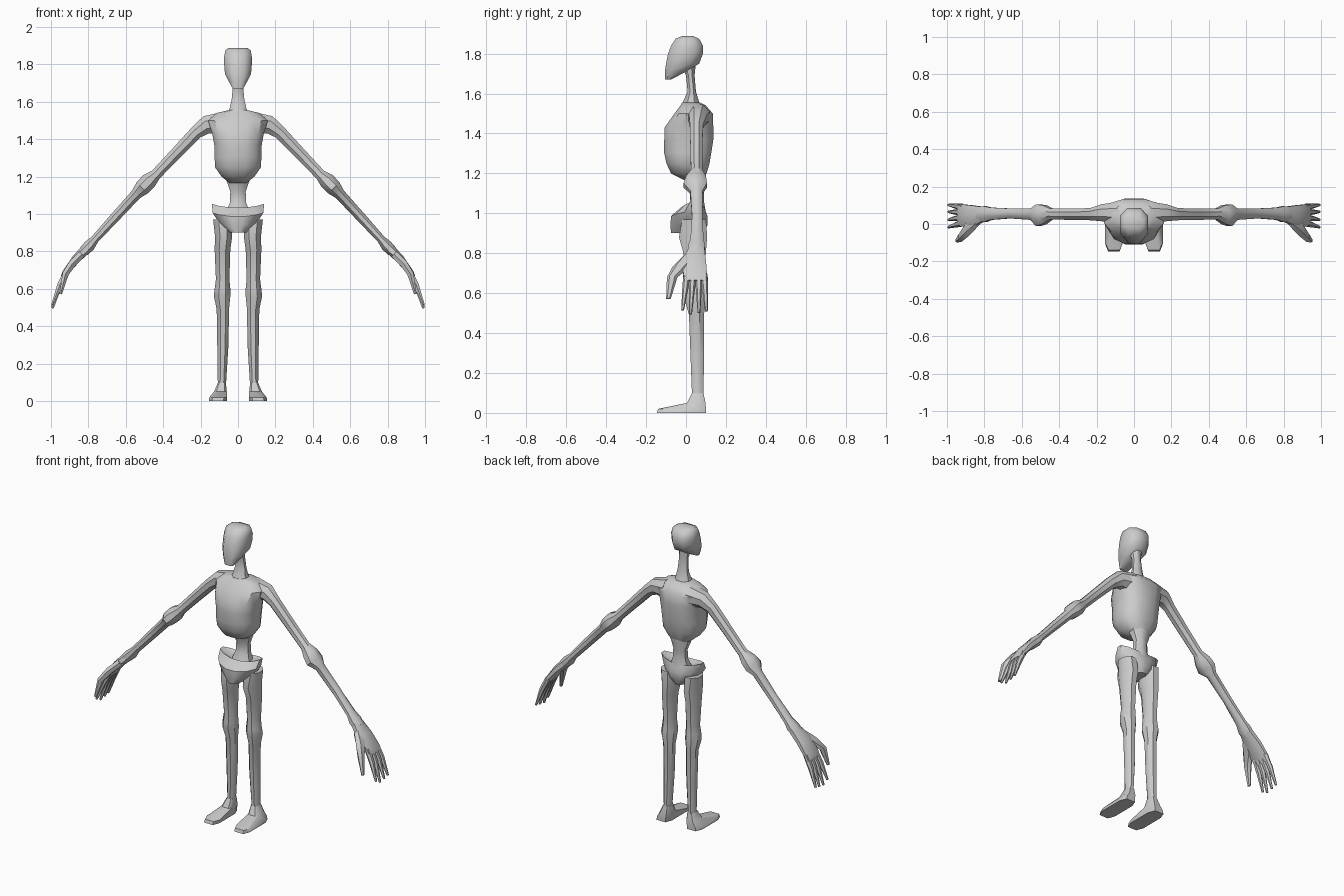
import bpy, bmesh, math
from mathutils import Vector


def spow(v, p):
    return math.copysign(abs(v) ** p, v)


def tube(name, rings, n=8, p=1.0, flat=False, mirror=False, angle=40, lift=0.0):
    """Loft rings of (x, z, half_width, y_front, y_back); p < 1 squares the section.
    flat keeps rings level, otherwise they follow the path in the xz plane."""
    bm = bmesh.new()
    loops = []
    for i, (x, z, w, y0, y1) in enumerate(rings):
        if flat:
            side = Vector((1, 0, 0))
        else:
            a, b = rings[max(i - 1, 0)], rings[min(i + 1, len(rings) - 1)]
            side = Vector((b[1] - a[1], 0, a[0] - b[0])).normalized()
        c = Vector((x, (y0 + y1) / 2, z))
        loop = []
        for k in range(n):
            t = 2 * math.pi * (k + 0.5) / n
            s = 1 / max(abs(spow(math.cos(math.pi / n), p)), 0.01)
            co = c + side * w * s * spow(math.cos(t), p)
            co.y += (y1 - y0) / 2 * s * spow(math.sin(t), p)
            co.z += lift * (abs(co.x) / 0.14) ** 2
            loop.append(bm.verts.new(co))
        loops.append(loop)
    for a, b in zip(loops, loops[1:]):
        for k in range(n):
            bm.faces.new((a[k], a[(k + 1) % n], b[(k + 1) % n], b[k]))
    bm.faces.new(loops[0])
    bm.faces.new(loops[-1])
    bmesh.ops.recalc_face_normals(bm, faces=bm.faces)
    me = bpy.data.meshes.new(name)
    bm.to_mesh(me)
    bm.free()
    ob = bpy.data.objects.new(name, me)
    bpy.context.collection.objects.link(ob)
    bpy.ops.object.select_all(action='DESELECT')
    ob.select_set(True)
    bpy.context.view_layer.objects.active = ob
    bpy.ops.object.shade_smooth_by_angle(angle=math.radians(angle))
    if mirror:
        ob.modifiers.new("Mirror", 'MIRROR').use_mirror_merge = False
    return ob


# head and neck
tube("head", [(0, 1.67, .028, -.104, -.075), (0, 1.71, .05, -.106, .0),
              (0, 1.75, .07, -.10, .066), (0, 1.80, .074, -.09, .085),
              (0, 1.84, .074, -.075, .085), (0, 1.875, .068, -.052, .066),
              (0, 1.888, .05, -.02, .035)], n=8, p=.8, flat=True, angle=50)
tube("neck", [(0, 1.76, .035, -.03, .05), (0, 1.69, .027, .0, .043),
              (0, 1.61, .034, .008, .05), (0, 1.56, .046, -.015, .065),
              (0, 1.52, .06, -.03, .08)], n=8, flat=True)

# ribcage, waist and pelvis
tube("ribcage", [(0, 1.555, .05, -.02, .07), (0, 1.54, .115, -.028, .10),
                 (0, 1.50, .16, -.058, .134), (0, 1.43, .138, -.107, .137),
                 (0, 1.37, .127, -.109, .137), (0, 1.305, .125, -.11, .127),
                 (0, 1.25, .123, -.098, .118), (0, 1.20, .088, -.075, .103),
                 (0, 1.165, .045, -.005, .09)], n=12, p=.8, flat=True)
tube("waist", [(0, 1.22, .068, -.02, .1), (0, 1.18, .062, .0, .1),
               (0, 1.12, .041, .022, .09), (0, 1.06, .044, .02, .09),
               (0, 1.00, .065, -.01, .1)], n=8, flat=True)
tube("pelvis", [(0, 1.01, .05, .0, .085), (0, 1.032, .14, -.02, .09),
                (0, .985, .135, -.075, .107), (0, .94, .10, -.078, .107),
                (0, .90, .045, -.075, .09)], n=12, flat=True, lift=.022)

# legs and feet
tube("leg", [(.083, .97, .05, -.02, .10), (.077, .88, .046, -.035, .106),
             (.083, .81, .042, -.015, .10), (.082, .65, .036, .0, .09),
             (.083, .60, .042, -.005, .092), (.085, .56, .044, -.005, .098),
             (.081, .49, .033, .015, .09), (.081, .30, .030, .022, .09),
             (.086, .09, .022, .03, .088), (.088, .04, .026, .03, .09)],
     flat=True, mirror=True)
tube("foot", [(.086, .10, .021, .03, .087), (.094, .05, .034, .005, .098),
              (.106, .02, .047, -.14, .10), (.108, 0, .048, -.146, .10)],
     p=.5, flat=True, mirror=True)

# arms with shoulder, elbow and wrist knobs
tube("arm", [(.08, 1.485, .06, .0, .12), (.17, 1.477, .048, .015, .105),
             (.225, 1.435, .035, .02, .085), (.34, 1.315, .031, .022, .082),
             (.44, 1.21, .029, .025, .082), (.478, 1.175, .044, .0, .10),
             (.512, 1.14, .042, -.012, .105), (.545, 1.105, .029, .022, .083),
             (.66, .98, .026, .03, .083), (.765, .865, .022, .022, .088),
             (.795, .83, .031, .01, .095), (.825, .80, .028, .01, .09)],
     mirror=True)

# palm, thumb and fingers
tube("palm", [(.81, .815, .027, .012, .092), (.868, .757, .023, -.02, .10),
              (.925, .683, .017, -.012, .106), (.937, .66, .012, -.008, .106)],
     p=.8, mirror=True)
tube("thumb", [(.835, .785, .02, -.01, .04), (.885, .735, .02, -.06, .02),
               (.922, .68, .017, -.092, -.046), (.948, .572, .007, -.098, -.078)],
     n=6, mirror=True)
for i, (base, mid, tip, end) in enumerate([(.005, -.004, -.017, .515), (.035, .03, .023, .495),
                                           (.063, .064, .065, .502), (.09, .096, .102, .51)]):
    tube(f"finger_{i + 1}", [(.915, .695, .015, base - .016, base + .016),
                             (.953, .62, .014, mid - .013, mid + .013),
                             (.992, end, .006, tip - .006, tip + .006)], n=6, mirror=True)
